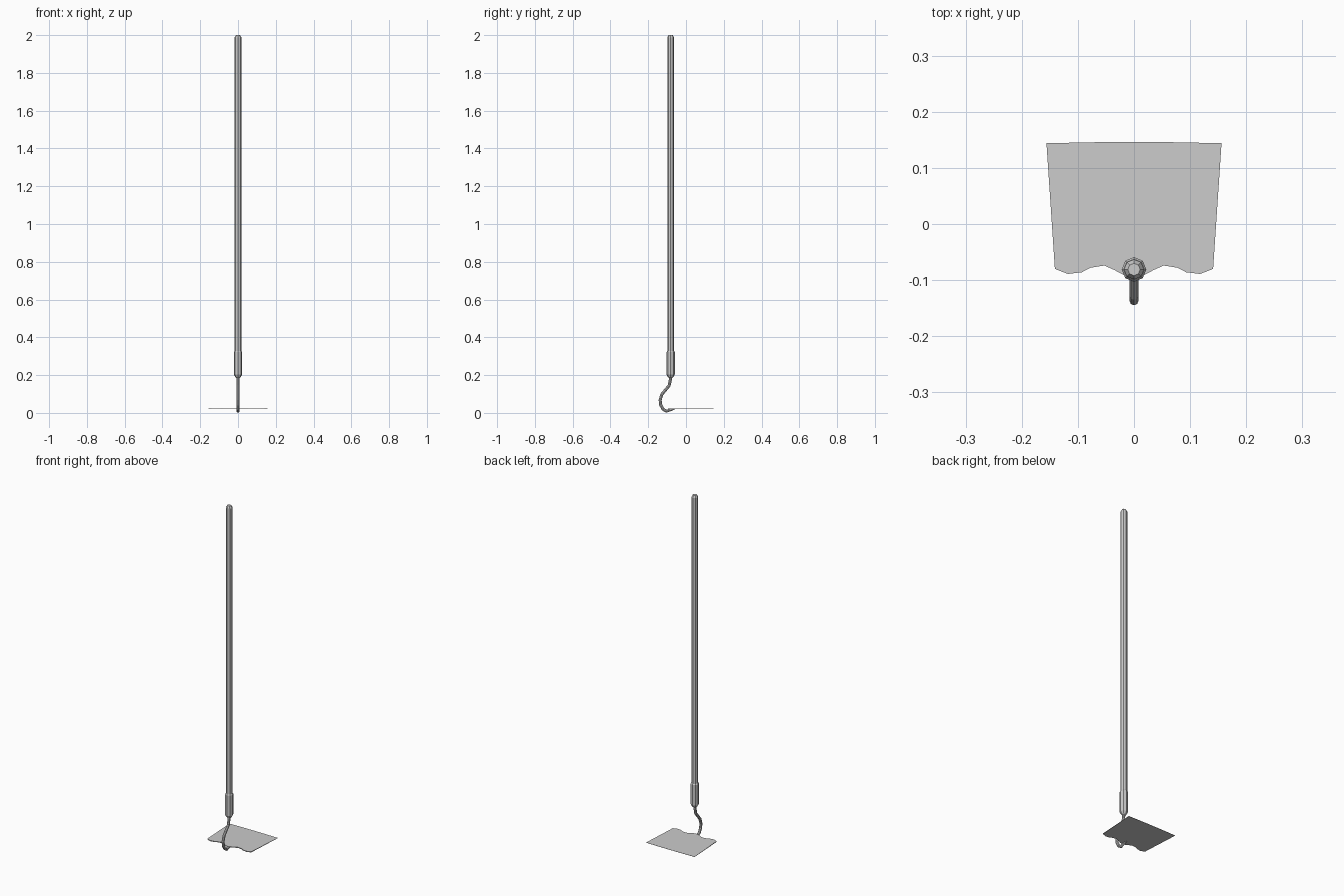
import bpy, bmesh, math

if "Cube" in bpy.data.objects:
    bpy.data.objects.remove(bpy.data.objects["Cube"])

SHAFT_Y = -0.081


def add_mesh(name, bm):
    bmesh.ops.recalc_face_normals(bm, faces=bm.faces)
    me = bpy.data.meshes.new(name)
    bm.to_mesh(me)
    bm.free()
    ob = bpy.data.objects.new(name, me)
    bpy.context.collection.objects.link(ob)
    return ob


def lathe(name, profile, sides=8):
    """Closed faceted solid turned about the shaft axis from (radius, z) pairs."""
    bm = bmesh.new()
    rings = [[bm.verts.new((r * math.cos(2 * math.pi * i / sides),
                            SHAFT_Y + r * math.sin(2 * math.pi * i / sides), z))
              for i in range(sides)] for r, z in profile]
    for a, b in zip(rings, rings[1:]):
        for i in range(sides):
            j = (i + 1) % sides
            bm.faces.new((a[i], a[j], b[j], b[i]))
    bm.faces.new(rings[0][::-1])
    bm.faces.new(rings[-1])
    return add_mesh(name, bm)


# long wooden shaft with chamfered top
lathe("shaft", [(0.018, 0.30), (0.018, 1.988), (0.011, 2.0)])

# metal ferrule that grips the shaft
lathe("ferrule", [(0.008, 0.185), (0.015, 0.19), (0.022, 0.203), (0.022, 0.322), (0.0185, 0.327)])

# curved gooseneck: y, z, radius
path = [(-0.081, 0.20, 0.009), (-0.083, 0.175, 0.008), (-0.089, 0.145, 0.008),
        (-0.108, 0.122, 0.008), (-0.128, 0.098, 0.008), (-0.137, 0.068, 0.008),
        (-0.134, 0.042, 0.008), (-0.122, 0.020, 0.008), (-0.104, 0.009, 0.008),
        (-0.085, 0.015, 0.007), (-0.060, 0.020, 0.003)]
cu = bpy.data.curves.new("neck_path", 'CURVE')
cu.dimensions = '3D'
cu.bevel_depth = 1.0
cu.bevel_resolution = 2
cu.use_fill_caps = True
sp = cu.splines.new('POLY')
sp.points.add(len(path) - 1)
for p, (y, z, r) in zip(sp.points, path):
    p.co = (0, y, z, 1)
    p.radius = r
tmp = bpy.data.objects.new("neck_path", cu)
bpy.context.collection.objects.link(tmp)
dg = bpy.context.evaluated_depsgraph_get()
bm = bmesh.new()
bm.from_mesh(bpy.data.meshes.new_from_object(tmp.evaluated_get(dg)))
bpy.data.objects.remove(tmp)
for f in bm.faces:
    f.smooth = False
add_mesh("gooseneck", bm)

# flat blade: mirrored outline with scalloped rear edge, thinning to the cutting edge
half = [(0.018, -0.091), (0.035, -0.082), (0.053, -0.074), (0.078, -0.078),
        (0.093, -0.086), (0.118, -0.089), (0.141, -0.080), (0.156, 0.144), (0.055, 0.146)]
outline = [(0, -0.096)] + half + [(-x, y) for x, y in reversed(half)]
bm = bmesh.new()
layers = []
for side in (1, -1):
    layers.append([bm.verts.new((x, y, 0.022 + side * (0.0004 + 0.006 * (0.146 - y) / 0.8)))
                   for x, y in outline])
bm.faces.new(layers[0])
bm.faces.new(layers[1][::-1])
n = len(outline)
for i in range(n):
    j = (i + 1) % n
    bm.faces.new((layers[0][i], layers[1][i], layers[1][j], layers[0][j]))
add_mesh("blade", bm)
